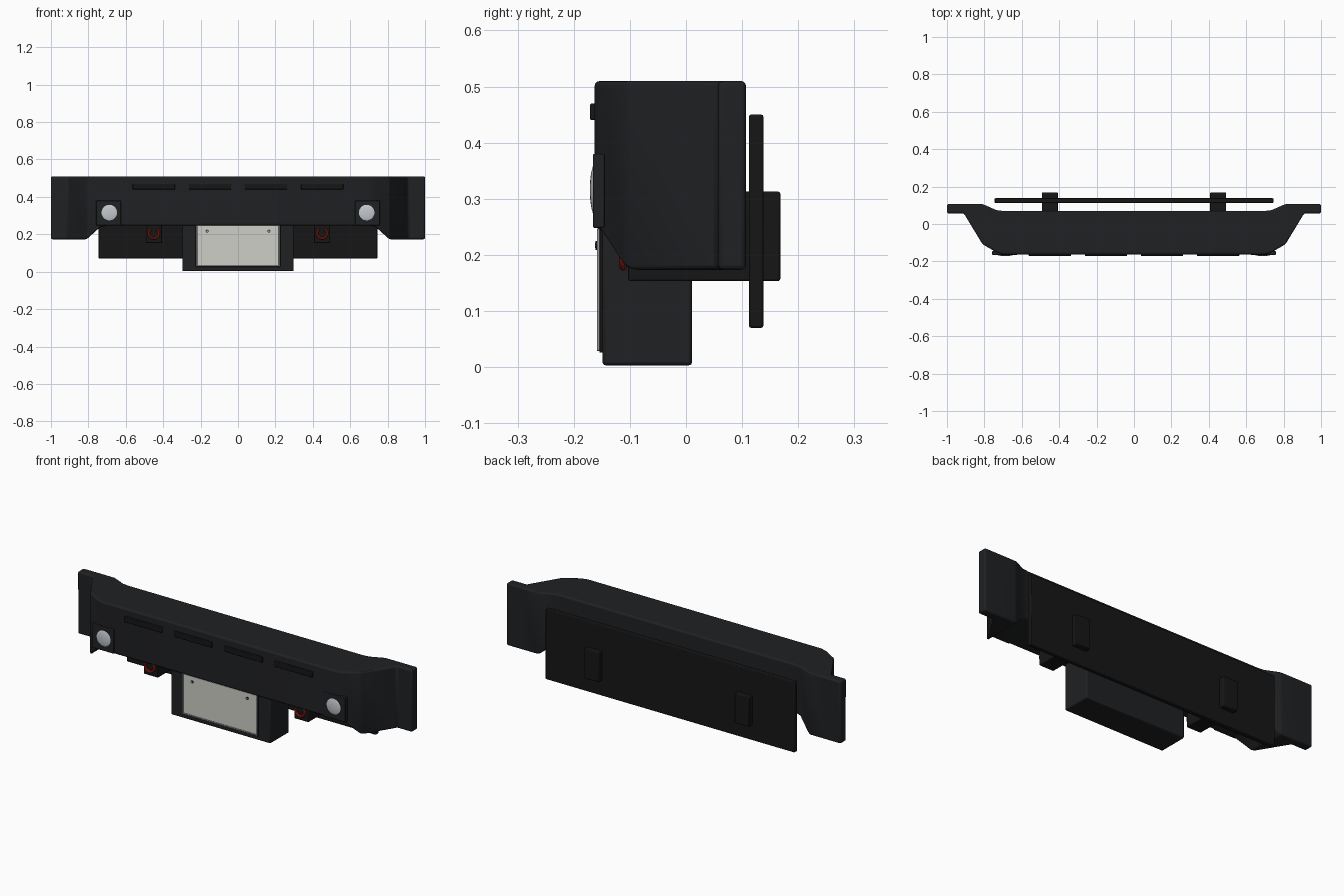
import bpy, bmesh, math

if "Cube" in bpy.data.objects:
    bpy.data.objects.remove(bpy.data.objects["Cube"])


def material(name, rgb):
    m = bpy.data.materials.new(name)
    m.diffuse_color = (*rgb, 1)
    m.use_nodes = True
    m.node_tree.nodes["Principled BSDF"].inputs["Base Color"].default_value = m.diffuse_color
    return m


BLACK = material("black_paint", (0.014, 0.015, 0.017))
DARK = material("dark_plastic", (0.008, 0.008, 0.008))
RED = material("red_paint", (0.45, 0.02, 0.01))
LENS = material("lens", (0.55, 0.58, 0.62))
LIGHT = material("plate_face", (0.62, 0.62, 0.57))
METAL = material("metal", (0.3, 0.3, 0.3))


def finish(ob, name, mat, bevel=0, segments=2):
    ob.name = name
    ob.data.materials.clear()
    ob.data.materials.append(mat)
    if bevel:
        mod = ob.modifiers.new("bevel", 'BEVEL')
        mod.width, mod.segments = bevel, segments
        mod.limit_method, mod.angle_limit = 'ANGLE', math.radians(20)
    bpy.ops.object.select_all(action='DESELECT')
    ob.select_set(True)
    bpy.context.view_layer.objects.active = ob
    bpy.ops.object.shade_smooth_by_angle(angle=math.radians(35))
    return ob


def box(name, x, y, z, mat, bevel=0.003):
    """Box from (min, max) ranges on each axis."""
    bpy.ops.mesh.primitive_cube_add(size=1, location=[sum(r) / 2 for r in (x, y, z)])
    ob = bpy.context.object
    ob.scale = [r[1] - r[0] for r in (x, y, z)]
    bpy.ops.object.transform_apply(location=False, rotation=False, scale=True)
    return finish(ob, name, mat, bevel)


def loft_bumper():
    # Stations: x, front y, back y, bottom z; mirrored to the left side
    half = [(0.70, -0.163, 0.070, 0.247), (0.735, -0.152, 0.074, 0.240),
            (0.81, -0.108, 0.107, 0.173), (0.91, 0.057, 0.107, 0.173),
            (1.0, 0.057, 0.107, 0.173)]
    stations = [(-s[0], *s[1:]) for s in reversed(half)] + half
    bm = bmesh.new()
    rings = [[bm.verts.new(p) for p in ((x, f, b), (x, r, b), (x, r, 0.51), (x, f, 0.51))]
             for x, f, r, b in stations]
    for a, b in zip(rings, rings[1:]):
        for i in range(4):
            j = (i + 1) % 4
            bm.faces.new((a[i], a[j], b[j], b[i]))
    bm.faces.new(rings[0])
    bm.faces.new(rings[-1])
    bmesh.ops.recalc_face_normals(bm, faces=bm.faces)
    me = bpy.data.meshes.new("bumper_shell")
    bm.to_mesh(me)
    bm.free()
    ob = bpy.data.objects.new("bumper_shell", me)
    bpy.context.collection.objects.link(ob)
    finish(ob, "bumper_shell", BLACK, 0.009, 3)


def tow_ring(name, x):
    # Open hoop with the gap at the top
    cu = bpy.data.curves.new(name, 'CURVE')
    cu.dimensions = '3D'
    cu.bevel_depth, cu.bevel_resolution, cu.use_fill_caps = 0.007, 3, True
    sp = cu.splines.new('POLY')
    n = 25
    sp.points.add(n - 1)
    for i, p in enumerate(sp.points):
        a = math.radians(125 + 290 * i / (n - 1))
        p.co = (x + 0.027 * math.cos(a), -0.112, 0.206 + 0.027 * math.sin(a), 1)
    ob = bpy.data.objects.new(name, cu)
    bpy.context.collection.objects.link(ob)
    bpy.ops.object.select_all(action='DESELECT')
    ob.select_set(True)
    bpy.context.view_layer.objects.active = ob
    bpy.ops.object.convert(target='MESH')
    finish(bpy.context.object, name, RED)


def bolt(name, x, z, y, radius, depth, mat):
    bpy.ops.mesh.primitive_cylinder_add(vertices=20, radius=radius, depth=depth,
                                        location=(x, y, z), rotation=(math.pi / 2, 0, 0))
    finish(bpy.context.object, name, mat)


# Main body and the mounting plate behind it
loft_bumper()
box("rear_mounting_plate", (-0.745, 0.745), (0.112, 0.138), (0.07, 0.45), DARK, 0.004)

# Raised slot covers along the top of the front face
for i, x in enumerate((-0.45, -0.15, 0.15, 0.45)):
    box(f"vent_slot_{i + 1}", (x - 0.113, x + 0.113), (-0.171, -0.155), (0.44, 0.47), DARK)

# Lamps, chassis brackets and tow rings on both sides
for side, s in (("left", -1), ("right", 1)):
    x = s * 0.692
    box(f"lamp_bezel_{side}", (x - 0.066, x + 0.066), (-0.166, -0.145), (0.248, 0.38), BLACK)
    bpy.ops.mesh.primitive_uv_sphere_add(segments=32, ring_count=16, radius=1,
                                         location=(s * 0.688, -0.158, 0.316))
    lamp = bpy.context.object
    lamp.scale = (0.052, 0.0135, 0.052)
    finish(lamp, f"lamp_lens_{side}", LENS)
    x = s * 0.45
    box(f"chassis_bracket_{side}", (x - 0.043, x + 0.043), (-0.103, 0.168), (0.153, 0.313), DARK, 0.004)
    tow_ring(f"tow_ring_{side}", x)

# Winch box hanging below the middle
box("lower_box", (-0.298, 0.298), (-0.149, 0.011), (0.003, 0.28), BLACK, 0.006)

# Registration plate with raised rim and screws
box("plate_backing", (-0.226, 0.226), (-0.154, -0.147), (0.026, 0.247), DARK, 0.001)
box("plate_face", (-0.218, 0.218), (-0.157, -0.15), (0.036, 0.247), LIGHT, 0.001)
for side, s in (("left", -1), ("right", 1)):
    xr = sorted((s * 0.218, s * 0.224))
    box(f"plate_rim_{side}", xr, (-0.159, -0.15), (0.029, 0.247), METAL, 0.001)
    bolt(f"plate_screw_{side}", s * 0.165, 0.217, -0.158, 0.008, 0.006, DARK)
    bolt(f"plate_screw_head_{side}", s * 0.165, 0.217, -0.159, 0.005, 0.006, METAL)
box("plate_rim_bottom", (-0.224, 0.224), (-0.159, -0.15), (0.029, 0.036), METAL, 0.001)
